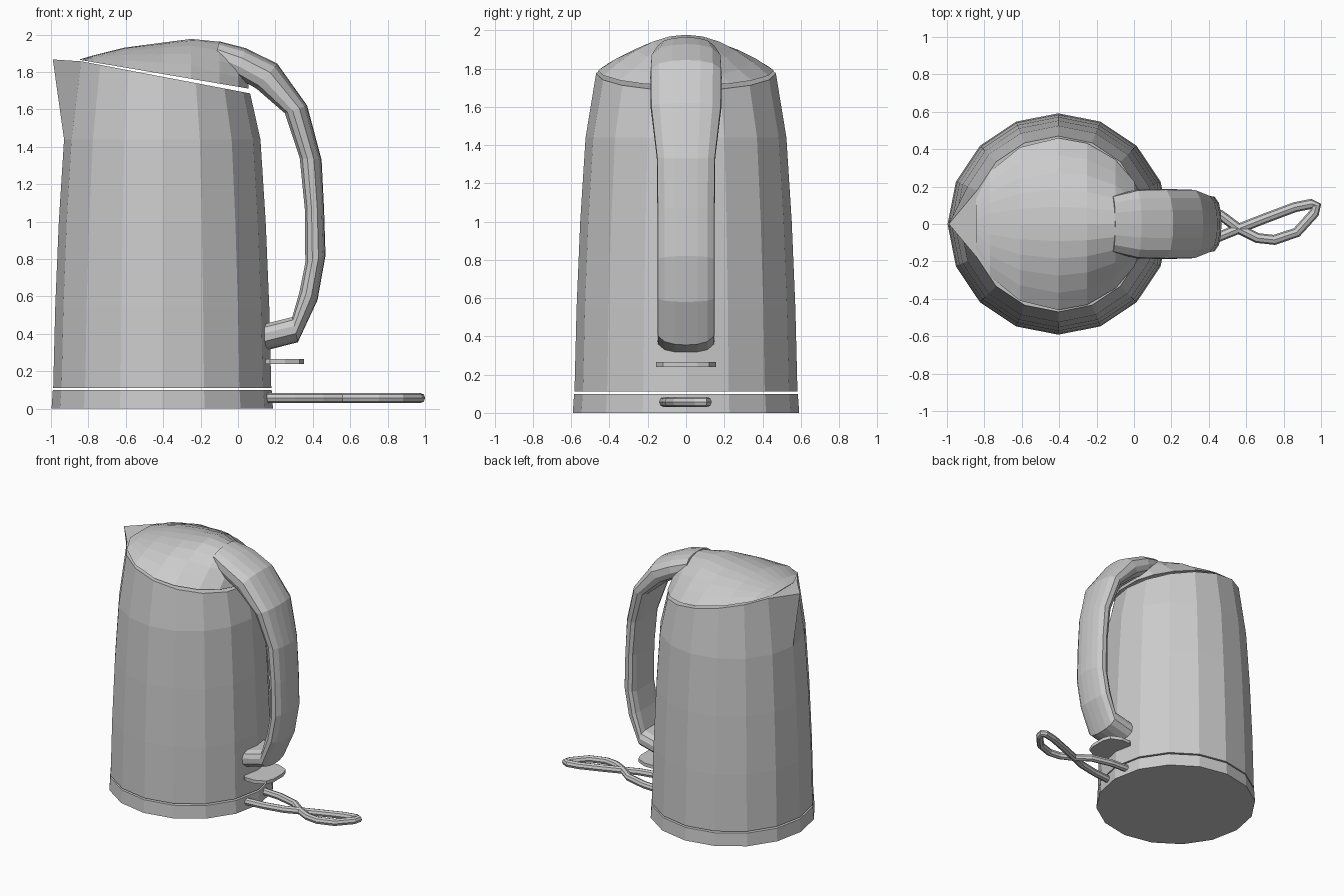
import bpy, bmesh, math
from mathutils import Vector

if "Cube" in bpy.data.objects:
    bpy.data.objects.remove(bpy.data.objects["Cube"])

CX, N = -0.405, 16          # body axis and number of sides


def loft(name, rings, closed=True, caps=True):
    """Bridge a list of point rings into one mesh object."""
    bm = bmesh.new()
    vr = [[bm.verts.new(p) for p in r] for r in rings]
    n = len(rings[0])
    for a, b in zip(vr, vr[1:]):
        for i in range(n if closed else n - 1):
            j = (i + 1) % n
            bm.faces.new((a[i], a[j], b[j], b[i]))
    if caps:
        bm.faces.new(vr[0][::-1])
        bm.faces.new(vr[-1])
    if not closed:          # underside joining both rims and the end sections
        bm.faces.new([r[0] for r in vr] + [r[-1] for r in reversed(vr)])
    bmesh.ops.recalc_face_normals(bm, faces=bm.faces)
    me = bpy.data.meshes.new(name)
    bm.to_mesh(me)
    bm.free()
    ob = bpy.data.objects.new(name, me)
    bpy.context.collection.objects.link(ob)
    return ob


def circle(r, z):
    return [(CX + r * math.cos(2 * math.pi * i / N),
             r * math.sin(2 * math.pi * i / N), z) for i in range(N)]


# base plate
loft("base", [circle(0.592, 0), circle(0.585, 0.1)])

# body with slanted rim and pulled-out spout
rings = [circle(r, z) for z, r in
         [(0.112, 0.583), (0.55, 0.572), (1.0, 0.553), (1.44, 0.525)]]
rim = [(x, y, 1.775 - 0.19 * (x - CX)) for x, y, _ in circle(0.47, 0)]
rim[N // 2] = (-0.99, 0, 1.867)
loft("body", rings + [rim])

# lid: arched sections along x (x, half width, crest height, arch sharpness)
sections = [(-0.845, 0.13, 1.868, 1), (-0.77, 0.28, 1.89, 1),
            (-0.61, 0.41, 1.93, 1), (-0.405, 0.46, 1.957, 1),
            (-0.25, 0.432, 1.977, 1.05), (-0.1, 0.345, 1.962, 1.35),
            (0.0, 0.23, 1.93, 1.4), (0.055, 0.1, 1.85, 1)]
lid = []
for x, w, top, k in sections:
    z0 = 1.79 - 0.17 * (x - CX)
    lid.append([(x, w * u, z0 + (top - z0) * (1 - u * u) ** k)
                for u in [i / 5 for i in range(-5, 6)]])
loft("lid", lid, closed=False)

# handle: outer point, inner point, half width per section
path = [((-0.1, 1.964), (-0.13, 1.84), 0.15),
        ((0.04, 1.928), (-0.01, 1.775), 0.183),
        ((0.21, 1.845), (0.10, 1.71), 0.187),
        ((0.37, 1.62), (0.25, 1.58), 0.185),
        ((0.447, 1.33), (0.33, 1.34), 0.153),
        ((0.46, 1.07), (0.357, 1.07), 0.15),
        ((0.468, 0.82), (0.36, 0.78), 0.15),
        ((0.425, 0.58), (0.33, 0.63), 0.15),
        ((0.32, 0.355), (0.29, 0.49), 0.15),
        ((0.15, 0.312), (0.13, 0.45), 0.15)]
half = [(0.0, 0.65), (0.12, 0.9), (0.35, 1), (0.65, 0.98), (0.87, 0.75), (0.97, 0.4)]
cross = half + [(1.0, 0)] + [(t, -y) for t, y in reversed(half)]
loft("handle", [[(i[0] + (o[0] - i[0]) * t, w * y, i[1] + (o[1] - i[1]) * t)
                 for t, y in cross] for o, i, w in path])

# switch lever
edge = [(0.1, 0.1), (0.17, 0.155), (0.25, 0.157), (0.33, 0.12), (0.352, 0.06)]
outline = edge + [(x, -y) for x, y in reversed(edge)]
loft("switch_lever", [[(x, y, z) for x, y in outline] for z in (0.24, 0.266)])

# looped power cord
pts = [(0.13, -0.115), (0.3, -0.1), (0.45, -0.07), (0.56, -0.025), (0.7, 0.03),
       (0.86, 0.09), (0.95, 0.108), (0.975, 0.1), (0.965, 0.06), (0.87, -0.045),
       (0.75, -0.085), (0.66, -0.075), (0.56, -0.025), (0.46, 0.05),
       (0.3, 0.09), (0.13, 0.1)]
pts = [Vector(p) for p in pts]
cord = []
for i, p in enumerate(pts):
    d = (pts[min(i + 1, len(pts) - 1)] - pts[max(i - 1, 0)]).normalized()
    ring = []
    for k in range(8):
        a = 2 * math.pi * k / 8
        s = 0.027 * math.cos(a)
        ring.append((p.x - d.y * s, p.y + d.x * s, 0.057 + 0.027 * math.sin(a)))
    cord.append(ring)
loft("power_cord", cord)
